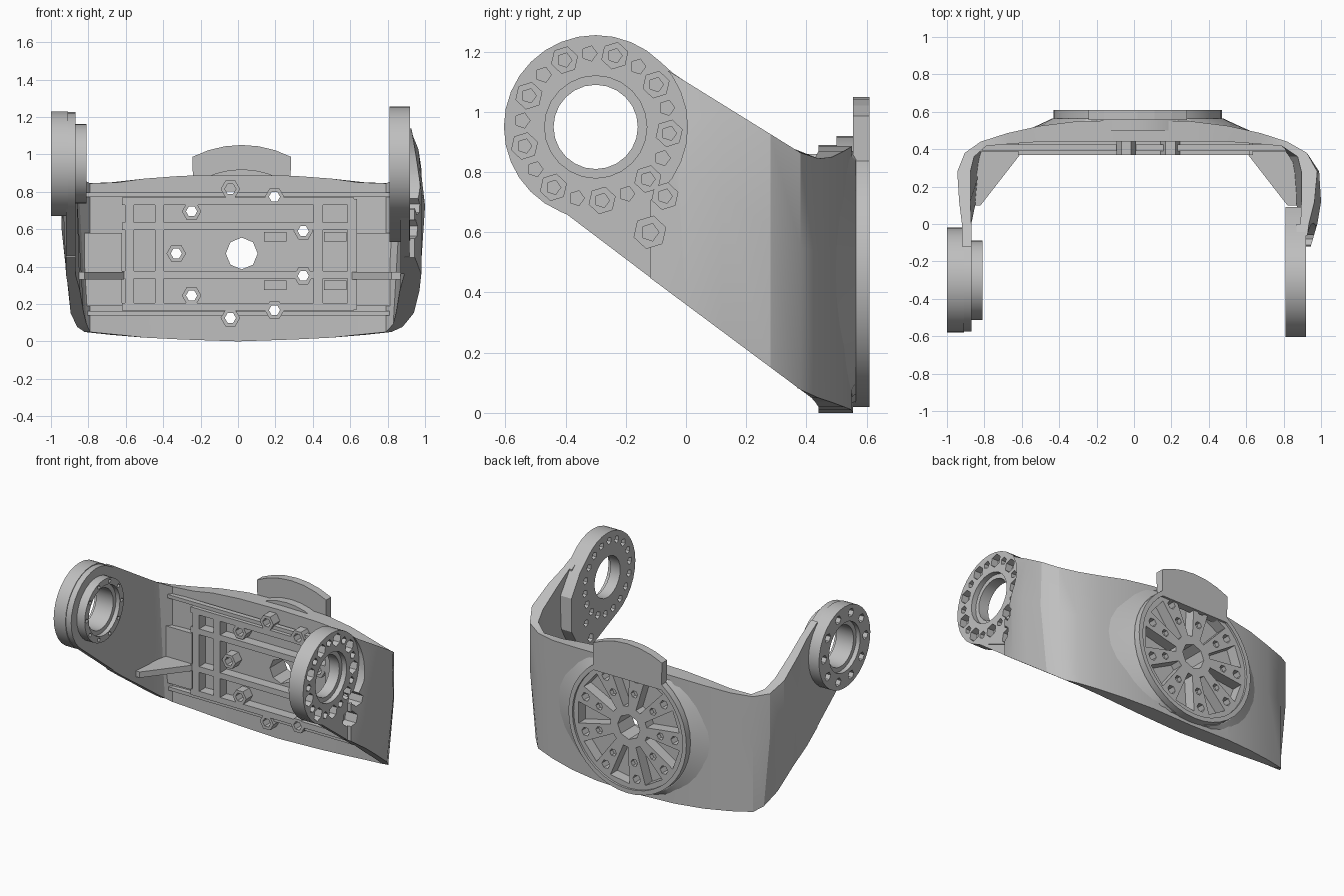
import bpy, bmesh
from math import sin, cos, radians, pi
from mathutils.geometry import convex_hull_2d

if "Cube" in bpy.data.objects:
    bpy.data.objects.remove(bpy.data.objects["Cube"])

grey = bpy.data.materials.new("machined_grey")
grey.use_nodes = True
COLOUR = (0.52, 0.52, 0.52, 1)
grey.diffuse_color = COLOUR
grey.node_tree.nodes["Principled BSDF"].inputs["Base Color"].default_value = COLOUR

PIVOT = (-0.3, 0.95)   # y, z of the swivel axis
HUB = (0.02, 0.47)     # x, z of the rear mounting disc


def finish(name, bm):
    bmesh.ops.recalc_face_normals(bm, faces=bm.faces)
    mesh = bpy.data.meshes.new(name)
    bm.to_mesh(mesh)
    bm.free()
    mesh.materials.append(grey)
    obj = bpy.data.objects.new(name, mesh)
    bpy.context.scene.collection.objects.link(obj)
    return obj


def loft(bm, sections):
    """Closed skin through equal-length point rings, capped at both ends."""
    rings = [[bm.verts.new(p) for p in s] for s in sections]
    n = len(rings[0])
    for a, b in zip(rings, rings[1:]):
        for i in range(n):
            j = (i + 1) % n
            bm.faces.new((a[i], a[j], b[j], b[i]))
    bm.faces.new(rings[0])
    bm.faces.new(rings[-1])


def add_prism(bm, points, lo, hi, axis):
    """Convex outline extruded along an axis; outline is (y,z), (x,z) or (x,y)."""
    outline = [points[i] for i in convex_hull_2d(points)]
    loft(bm, [[p[:axis] + (d,) + p[axis:] for p in (tuple(q) for q in outline)] for d in (lo, hi)])


def circle(c, r, n=32, start=0.0):
    return [(c[0] + r * cos(start + 2 * pi * i / n), c[1] + r * sin(start + 2 * pi * i / n)) for i in range(n)]


def polar(c, r, deg):
    return c[0] + r * cos(radians(deg)), c[1] + r * sin(radians(deg))


def prism(name, points, lo, hi, axis):
    bm = bmesh.new()
    add_prism(bm, points, lo, hi, axis)
    return finish(name, bm)


def cutter(name, items):
    """One helper object from several separate prisms."""
    bm = bmesh.new()
    for points, lo, hi, axis in items:
        add_prism(bm, points, lo, hi, axis)
    obj = finish(name, bm)
    obj.hide_render = True
    return obj


def cut(objs, tools):
    for obj in objs:
        for tool in tools:
            mod = obj.modifiers.new("cut", "BOOLEAN")
            mod.operation, mod.solver, mod.object = "DIFFERENCE", "EXACT", tool
            mod.use_self = True
        dg = bpy.context.evaluated_depsgraph_get()
        mesh = bpy.data.meshes.new_from_object(obj.evaluated_get(dg))
        obj.modifiers.clear()
        obj.data = mesh


def top_edge(y):
    return 1.1 - 0.62 * y


def low_edge(y):
    return 0.36 - 0.744 * y


# Yoke shell: sections swept from one arm, round the back wall, to the other
WALL = [(0.82, 0.44, 0.79, 0.417, 0.05, 0.845), (0.68, 0.485, 0.64, 0.43, 0.035, 0.85),
        (0.5, 0.525, 0.5, 0.44, 0.02, 0.87), (0.3, 0.55, 0.3, 0.44, 0.01, 0.885)]
ARM = [(0.92, -0.12, 0.87, -0.12), (0.92, 0.0, 0.87, 0.0), (0.935, 0.12, 0.875, 0.12),
       (0.945, 0.28, 0.875, 0.28), (0.905, 0.38, 0.855, 0.36)]
LEAN = (0, 0, 0.03, 0.05, 0.045)            # inward shift of the lower edge
BULGE = (0.025, 0.06, 0.065, 0.045, 0.02)   # extra width of the left arm
TOP_IN = (0.025, 0.045, 0.035, 0.01, 0)     # left arm narrows again at its top


def section(side, outer, inner, yo, yi, zo, zi):
    """Five-point section: outer low, mid, top, then inner top, low."""
    mid = zo[0] + 0.6 * (zo[1] - zo[0])
    return [(side * outer[0], yo, zo[0]), (side * outer[1], yo, mid), (side * outer[2], yo, zo[1]),
            (side * inner[1], yi, zi[1]), (side * inner[0], yi, zi[0])]


def half(side):
    rows = []
    for (xo, yo, xi, yi), lean, bulge, top_in in zip(ARM, LEAN, BULGE, TOP_IN):
        if side > 0:
            xo, xi = xo + bulge, xi + 0.02
        else:
            top_in = 0
        rows.append(section(side, (xo - lean, xo, xo - top_in), (xi - lean, xi), yo, yi,
                            (low_edge(yo), top_edge(yo)), (low_edge(yi), top_edge(yi))))
    for xo, yo, xi, yi, zb, zt in WALL:
        rows.append(section(side, (xo, xo, xo), (xi, xi), yo, yi, (zb, zt), (zb, zt)))
    return rows


bm = bmesh.new()
loft(bm, half(-1) + [section(1, (0, 0, 0), (0, 0), 0.555, 0.44, (0, 0.89), (0, 0.89))] + half(1)[::-1])
shell = finish("yoke_shell", bm)

# Arm ends
arm_root = [(0.0, top_edge(0)), (0.0, low_edge(0))]
right_arm_end = prism("right_arm_end", circle(PIVOT, 0.275) + arm_root, -0.92, -0.87, 0)
left_arm_end = prism("left_arm_end", circle(PIVOT, 0.29) + arm_root, 0.87, 0.918, 0)
right_flange = prism("right_flange", circle(PIVOT, 0.28), -1.0, -0.91, 0)
right_boss = prism("right_boss", circle(PIVOT, 0.213), -0.92, -0.81, 0)
left_ring = prism("left_ring", circle(PIVOT, 0.305) + circle((-0.08, 0.63), 0.1, 16)
                  + [(0.0, 1.09), (0.09, 0.95), (0.09, 0.72)], 0.81, 0.92, 0)

# Rear mounting disc, its flared root and its upper tab
disc = prism("mounting_disc", circle(HUB, 0.45, 40), 0.5, 0.61, 1)
bm = bmesh.new()
loft(bm, [[(x, y, min(max(z, 0.03), 0.87)) for x, z in circle(HUB, r, 40)]
          for r, y in ((0.62, 0.49), (0.53, 0.53), (0.455, 0.565))])
flare = finish("disc_flare", bm)
prism("upper_tab", [polar(HUB, 0.58, a) for a in range(63, 118, 9)] + [(-0.24, 0.8), (0.28, 0.8)],
      0.555, 0.61, 1)

# Stiffening ribs on the inside of the back wall
bm = bmesh.new()


def rib(x0, x1, z0, z1, front=0.37, back=0.46):
    add_prism(bm, [(x0, z0), (x1, z0), (x1, z1), (x0, z1)], front, back, 1)


for z in (0.185, 0.355, 0.615, 0.75):
    rib(-0.62, 0.62, z - 0.02, z + 0.02)
for x in (-0.58, -0.42, 0.43, 0.61):
    rib(x - 0.025, x + 0.025, 0.17, 0.76)
for z in (0.15, 0.785):
    rib(-0.81, 0.81, z - 0.012, z + 0.012, 0.39, 0.425)
for x in (0.2, 0.52):
    for z in (0.56, 0.3):
        rib(x - 0.06, x + 0.06, z - 0.025, z + 0.025, 0.41)
ribs = finish("inner_ribs", bm)

# Screw bosses
bm = bmesh.new()
BOLTS = [180 + 40 * k for k in range(9)]
for a in BOLTS:
    add_prism(bm, circle(polar(HUB, 0.35, a), 0.052, 6), 0.37, 0.47, 1)
bosses = finish("screw_bosses", bm)

# Corner pads with a triangular web between them
for name, s in (("right", -1), ("left", 1)):
    bm = bmesh.new()
    web = [(s * x, y) for x, y in ((0.61, 0.37), (0.61, 0.44), (0.8, 0.41), (0.87, 0.3), (0.87, 0.1), (0.82, 0.1))]
    add_prism(bm, web, 0.33, 0.37, 2)
    for z0, z1 in ((0.37, 0.58), (0.19, 0.33)):
        rib(*sorted((s * 0.62, s * 0.82)), z0, z1, 0.385, 0.425)
    finish(name + "_gusset", bm)

# Back wall holes and the radial pockets between the spokes
wall_holes = cutter("wall_holes", [(circle(HUB, 0.085, 8), 0.3, 0.7, 1)]
                    + [(circle(polar(HUB, 0.35, a), 0.03, 6), 0.3, 0.7, 1) for a in BOLTS])
spoke_holes = cutter("spoke_holes", [(circle(polar(HUB, 0.24, a), 0.025, 6), 0.53, 0.7, 1) for a in BOLTS])
recess = cutter("face_recess", [(circle(HUB, 0.42, 40), 0.595, 0.7, 1)])
pockets = cutter("radial_pockets", [
    ([polar(HUB, 0.14, a - 7), polar(HUB, 0.14, a + 7), polar(HUB, 0.39, a + 11), polar(HUB, 0.39, a - 11)],
     0.52, 0.7, 1) for a in (160 + 40 * k for k in range(9))])
cut([disc], [recess, pockets, spoke_holes, wall_holes])
cut([shell, flare], [pockets, wall_holes])
cut([ribs, bosses], [wall_holes])

# Swivel bore, ring seat and fastener holes
bore = cutter("bore", [(circle(PIVOT, 0.14, 24), -1.1, 1.1, 0)])
counterbore = cutter("counterbore", [(circle(PIVOT, 0.17, 24), a, b, 0)
                                     for a, b in ((-1.1, -0.97), (-0.84, -0.7), (0.885, 1.1))])
ring_seat = cutter("ring_seat", [(circle(PIVOT, 0.305), 0.7, 1.1, 0), (circle(PIVOT, 0.27), -1.1, -0.7, 0)])
big = [(polar(PIVOT, 0.245, 40 * k - 5), 0.045) for k in range(9)] + [((-0.12, 0.6), 0.055), ((-0.07, 0.72), 0.045)]
small = [(polar(PIVOT, 0.245, 40 * k + 15), 0.026) for k in range(9)]
ring_holes = cutter("ring_holes", [(circle(c, r, 6, 0.3), 0.87, 1.1, 0) for c, r in big]
                    + [(circle(c, r * 0.55, 5), 0.7, 0.89, 0) for c, r in big]
                    + [(circle(c, r, 5), 0.7, 1.1, 0) for c, r in small])
flange_holes = cutter("flange_holes", [(circle(polar(PIVOT, 0.225, 36 * k), 0.03, 6), -1.1, -0.94, 0) for k in range(10)]
                      + [(circle(polar(PIVOT, 0.19, 36 * k), 0.014, 6), -0.86, -0.7, 0) for k in range(10)])
cut([shell], [ring_seat, ring_holes])
cut([left_ring, left_arm_end], [bore, counterbore, ring_holes])
cut([right_flange, right_boss], [bore, counterbore, flange_holes])
cut([right_arm_end], [bore])

for tool in (wall_holes, spoke_holes, recess, pockets, bore, counterbore, ring_seat, ring_holes, flange_holes):
    bpy.data.objects.remove(tool)

# Smooth the curved skins, keeping machined edges crisp
for obj in (shell, disc, flare, right_arm_end, right_flange, right_boss, left_ring, left_arm_end):
    bpy.ops.object.select_all(action="DESELECT")
    obj.select_set(True)
    bpy.context.view_layer.objects.active = obj
    bpy.ops.object.shade_smooth_by_angle(angle=radians(25))
